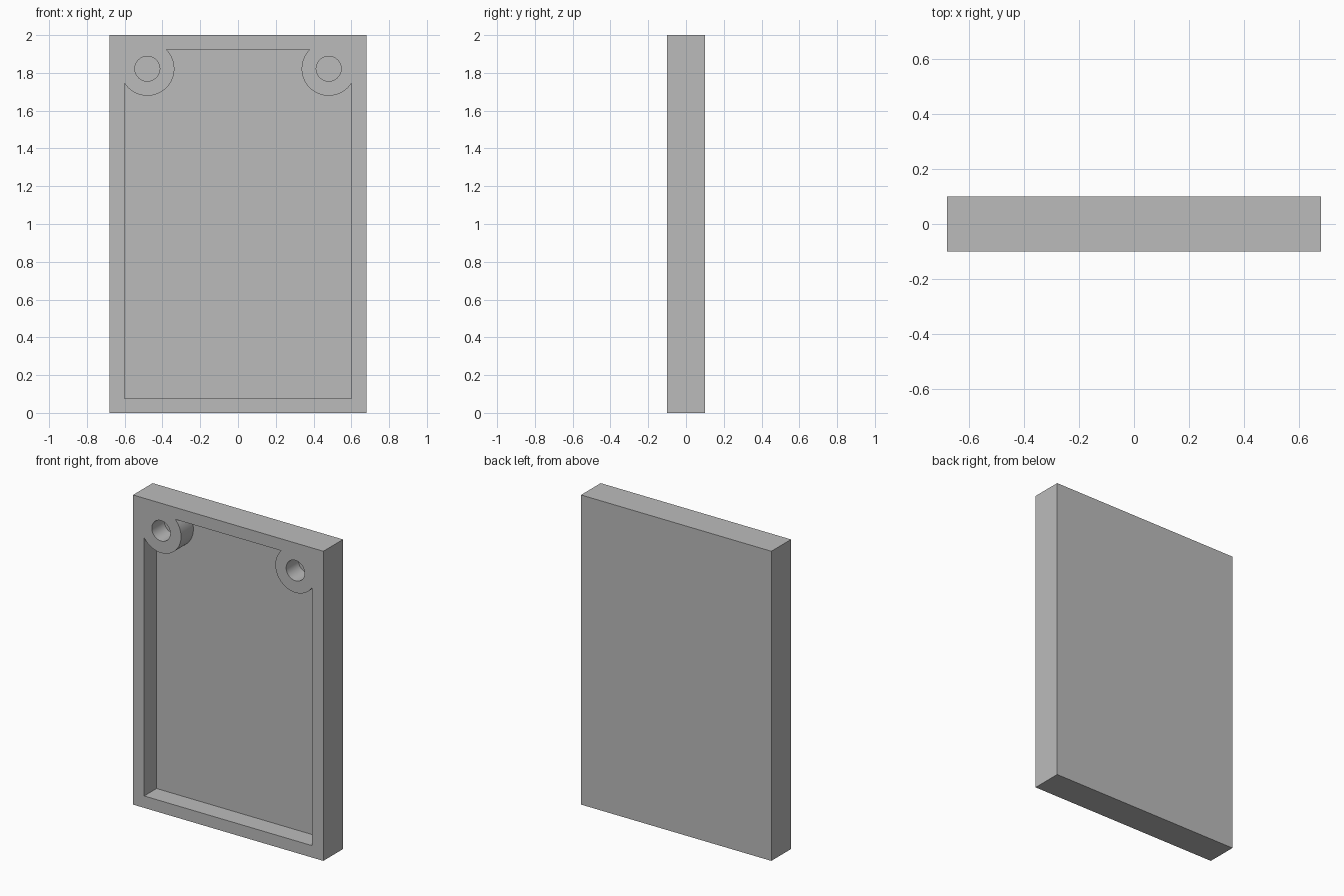
import bpy
import bmesh
from math import acos, asin, cos, sin, pi
from mathutils import Vector

WIDTH, THICK, HEIGHT = 1.36, 0.2, 2.0
FRONT = -THICK / 2
FLOOR = FRONT + 0.126                      # depth of the pocket and the holes
SIDE, BOTTOM, TOP = 0.60, 0.077, 1.923     # pocket limits
BOSS_X, BOSS_Z, BOSS_R, HOLE_R = 0.48, 1.822, 0.143, 0.066

cube = bpy.data.objects.get("Cube")
if cube:
    bpy.data.objects.remove(cube, do_unlink=True)

grey = bpy.data.materials.new("plain grey")
grey.use_nodes = True
colour = (0.5, 0.5, 0.5, 1)
grey.diffuse_color = colour
grey.node_tree.nodes["Principled BSDF"].inputs["Base Color"].default_value = colour


def prism(name, outline, y0, y1):
    """Extrude an x-z outline from y0 to y1."""
    bm = bmesh.new()
    face = bm.faces.new([bm.verts.new((x, y0, z)) for x, z in outline])
    made = bmesh.ops.extrude_face_region(bm, geom=[face])
    verts = [v for v in made["geom"] if isinstance(v, bmesh.types.BMVert)]
    bmesh.ops.translate(bm, verts=verts, vec=Vector((0, y1 - y0, 0)))
    bmesh.ops.recalc_face_normals(bm, faces=bm.faces)
    mesh = bpy.data.meshes.new(name)
    bm.to_mesh(mesh)
    bm.free()
    mesh.materials.append(grey)
    obj = bpy.data.objects.new(name, mesh)
    bpy.context.collection.objects.link(obj)
    return obj


def arc(cx, cz, r, start, end, steps):
    angles = [start + (end - start) * i / steps for i in range(steps + 1)]
    return [(cx + r * cos(a), cz + r * sin(a)) for a in angles]


# Solid slab
half = WIDTH / 2
panel = prism("panel", [(-half, 0), (half, 0), (half, HEIGHT), (-half, HEIGHT)],
              FRONT, -FRONT)

# Pocket outline, going around the two corner bosses
side_angle = -acos((SIDE - BOSS_X) / BOSS_R)
top_angle = -pi - asin(-(TOP - BOSS_Z) / BOSS_R) - 2 * asin((TOP - BOSS_Z) / BOSS_R)
right = [(SIDE, BOTTOM)] + arc(BOSS_X, BOSS_Z, BOSS_R, side_angle, top_angle, 40)
left = [(-x, z) for x, z in reversed(right)]
cutters = [prism("pocket_cutter", right + left, FRONT - 0.1, FLOOR)]

# Blind screw holes in the bosses
for sign in (-1, 1):
    circle = arc(sign * BOSS_X, BOSS_Z, HOLE_R, 0, 2 * pi, 48)[:-1]
    cutters.append(prism("hole_cutter", circle, FRONT - 0.1, FLOOR))

# Cut the slab, bake the result and drop the cutters
for cutter in cutters:
    cutter.hide_render = True
    mod = panel.modifiers.new(cutter.name, "BOOLEAN")
    mod.operation = "DIFFERENCE"
    mod.solver = "EXACT"
    mod.object = cutter
bpy.context.view_layer.objects.active = panel
panel.select_set(True)
for mod in list(panel.modifiers):
    bpy.ops.object.modifier_apply(modifier=mod.name)
for cutter in cutters:
    bpy.data.objects.remove(cutter, do_unlink=True)

# Smooth the round walls, keep the edges sharp
bpy.ops.object.select_all(action="DESELECT")
panel.select_set(True)
bpy.ops.object.shade_smooth_by_angle(angle=pi / 6)
